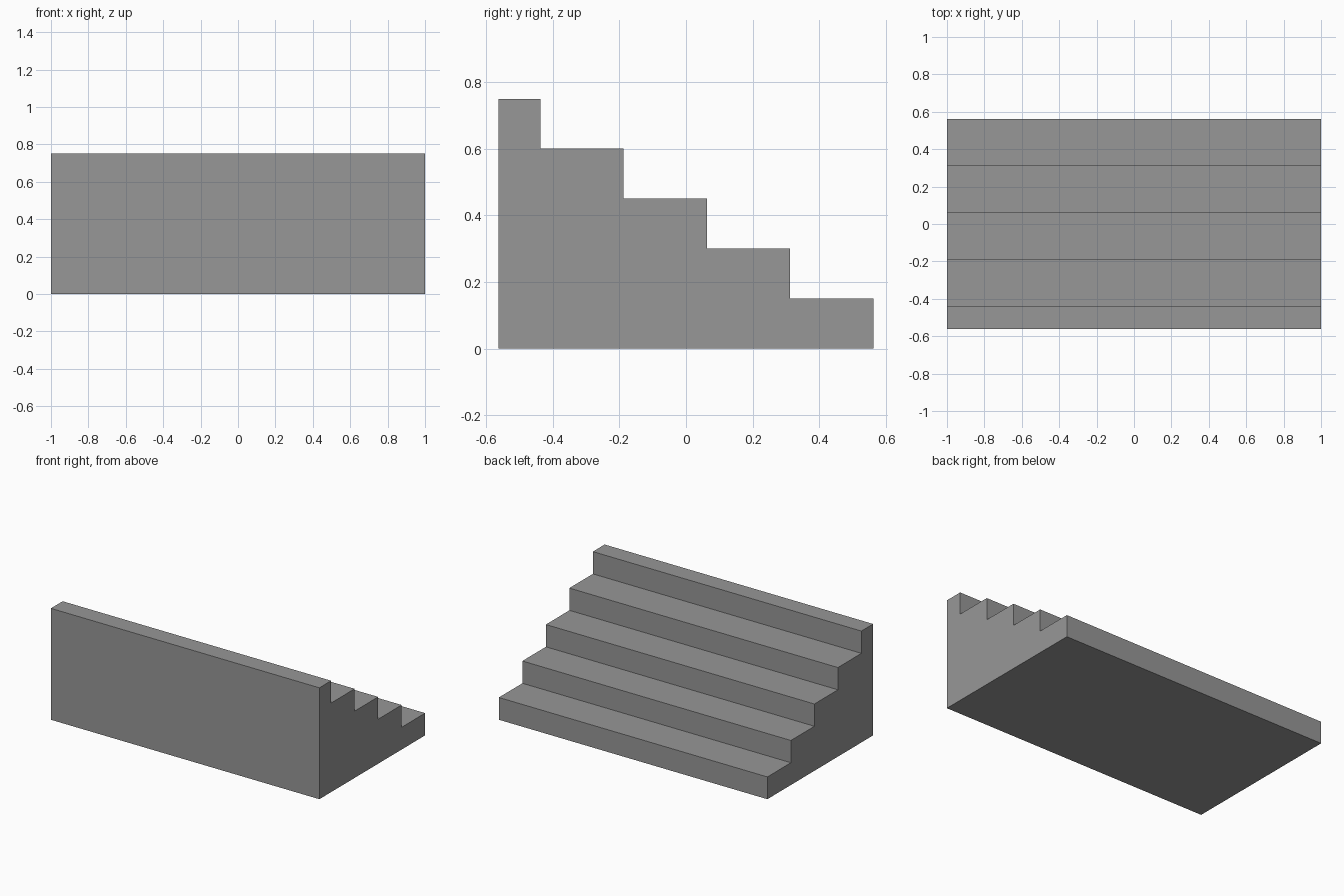
import bpy
import bmesh

cube = bpy.data.objects.get("Cube")
if cube:
    bpy.data.objects.remove(cube, do_unlink=True)

STEPS = 5
RISE, TREAD, TOP_TREAD = 0.15, 0.25, 0.125
HALF_WIDTH = 1.0
DEPTH = TOP_TREAD + (STEPS - 1) * TREAD
FRONT = -DEPTH / 2

# Plain grey material
grey = bpy.data.materials.new("plain grey")
grey.use_nodes = True
colour = (0.31, 0.31, 0.31, 1.0)
grey.diffuse_color = colour
grey.node_tree.nodes["Principled BSDF"].inputs["Base Color"].default_value = colour

# Stepped side profile: tall upright wall at the front, descending to the back
profile = [(FRONT, 0.0), (FRONT, STEPS * RISE)]
for i in range(STEPS):
    y = FRONT + TOP_TREAD + i * TREAD
    profile += [(y, (STEPS - i) * RISE), (y, (STEPS - i - 1) * RISE)]

# Extrude the profile across the full width
bm = bmesh.new()
side = bm.faces.new([bm.verts.new((-HALF_WIDTH, y, z)) for y, z in profile])
result = bmesh.ops.extrude_face_region(bm, geom=[side], use_keep_orig=True)
moved = [v for v in result["geom"] if isinstance(v, bmesh.types.BMVert)]
bmesh.ops.translate(bm, verts=moved, vec=(2 * HALF_WIDTH, 0, 0))
bmesh.ops.recalc_face_normals(bm, faces=bm.faces)

mesh = bpy.data.meshes.new("staircase")
bm.to_mesh(mesh)
bm.free()
mesh.materials.append(grey)
staircase = bpy.data.objects.new("staircase", mesh)
bpy.context.collection.objects.link(staircase)
